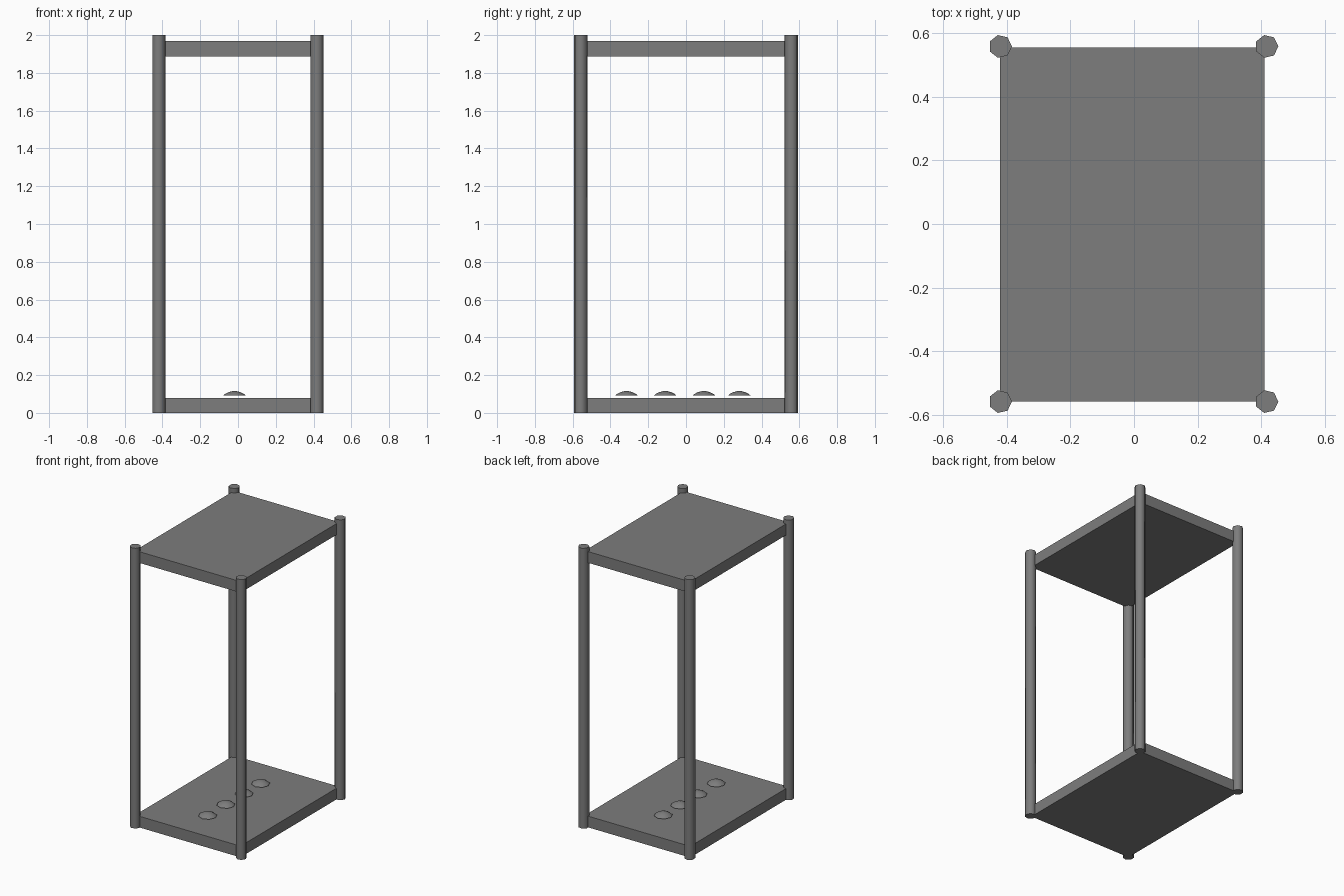
import bpy, bmesh
from math import cos, sin, tau, radians

if "Cube" in bpy.data.objects:
    bpy.data.objects.remove(bpy.data.objects["Cube"])

# Dark grey used on every part
dark_grey = bpy.data.materials.new("dark_grey")
dark_grey.diffuse_color = (0.205, 0.205, 0.205, 1)
dark_grey.use_nodes = True
dark_grey.node_tree.nodes["Principled BSDF"].inputs["Base Color"].default_value = dark_grey.diffuse_color


def add_object(name, bm, smooth=False):
    bmesh.ops.recalc_face_normals(bm, faces=bm.faces)
    mesh = bpy.data.meshes.new(name)
    bm.to_mesh(mesh)
    bm.free()
    mesh.materials.append(dark_grey)
    obj = bpy.data.objects.new(name, mesh)
    bpy.context.collection.objects.link(obj)
    if smooth:
        bpy.ops.object.select_all(action='DESELECT')
        obj.select_set(True)
        bpy.context.view_layer.objects.active = obj
        bpy.ops.object.shade_smooth_by_angle(angle=radians(60))
    return obj


def box(name, x0, x1, y0, y1, z0, z1):
    bm = bmesh.new()
    bmesh.ops.create_cube(bm, size=1)
    bmesh.ops.scale(bm, vec=(x1 - x0, y1 - y0, z1 - z0), verts=bm.verts)
    bmesh.ops.translate(bm, vec=((x0 + x1) / 2, (y0 + y1) / 2, (z0 + z1) / 2), verts=bm.verts)
    return add_object(name, bm)


def stacked_rings(name, x, y, sides, profile):
    """Closed solid from (radius, z) rings, with a corner on +x."""
    bm = bmesh.new()
    rings = [[bm.verts.new((x + r * cos(tau * i / sides), y + r * sin(tau * i / sides), z))
              for i in range(sides)] for r, z in profile]
    for a, b in zip(rings, rings[1:]):
        for i in range(sides):
            j = (i + 1) % sides
            bm.faces.new((a[i], a[j], b[j], b[i]))
    bm.faces.new(rings[0])
    bm.faces.new(rings[-1])
    return add_object(name, bm, smooth=True)


# Base and roof slabs
for name, z in (("base_slab", 0.0), ("roof_slab", 1.888)):
    box(name, -0.421, 0.41, -0.558, 0.554, z, z + 0.08)

# Corner posts, full height
for side, x in (("left", -0.42), ("right", 0.417)):
    for end, y in (("front", -0.558), ("back", 0.558)):
        stacked_rings(f"{end}_{side}_post", x, y, 7, [(0.0365, 0), (0.0365, 2)])

# Row of low domed studs hovering just above the base
for n, y in enumerate((-0.315, -0.11, 0.095, 0.282), 1):
    stacked_rings(f"floor_stud_{n}", -0.0185, y, 8,
                  [(0.061, 0.091), (0.052, 0.099), (0.034, 0.109), (0.012, 0.115)])
